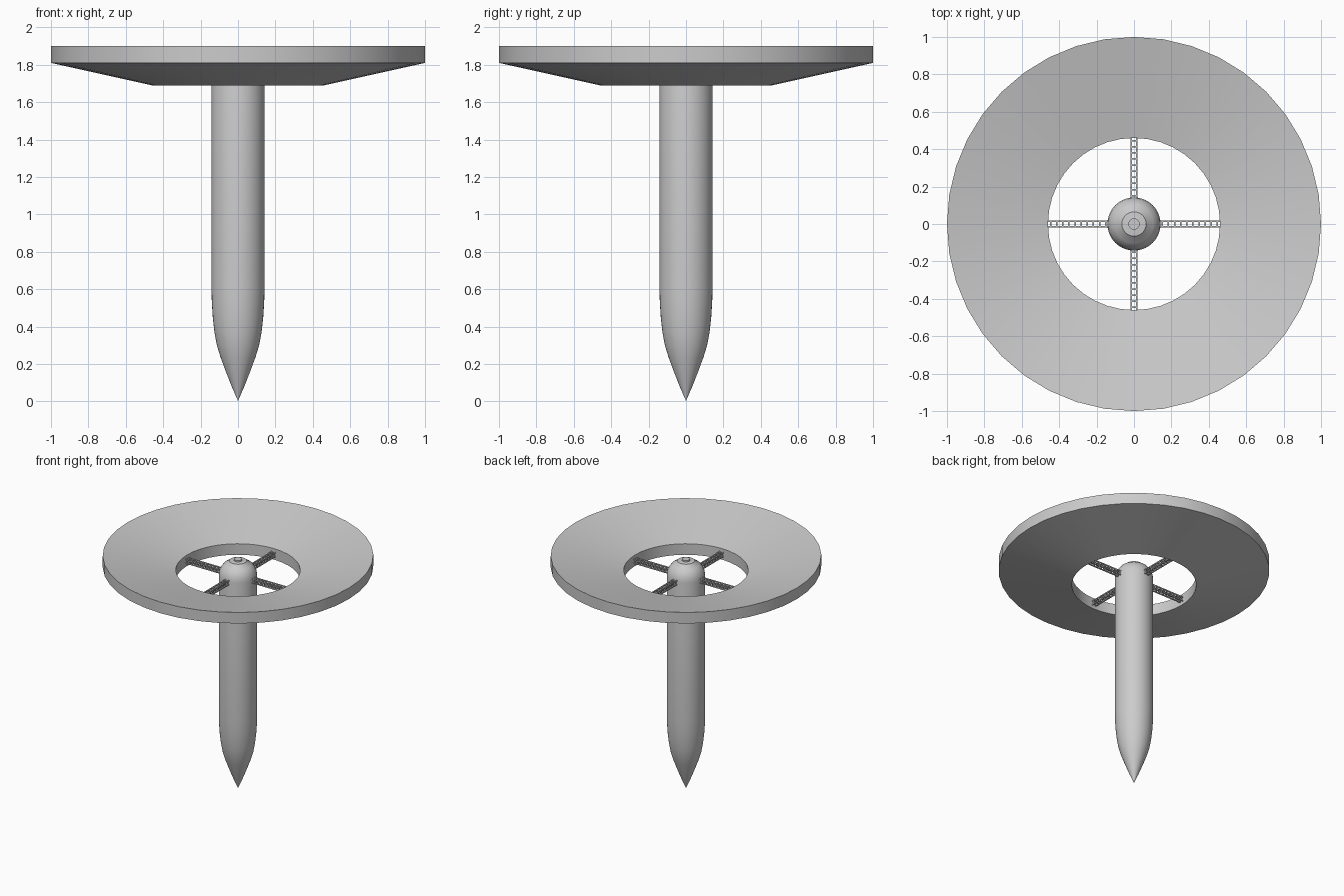
import bpy, bmesh, math
from mathutils import Matrix, Vector

if "Cube" in bpy.data.objects:
    bpy.data.objects.remove(bpy.data.objects["Cube"])


def finish(bm, name, smooth=None):
    me = bpy.data.meshes.new(name)
    bm.to_mesh(me)
    bm.free()
    ob = bpy.data.objects.new(name, me)
    bpy.context.collection.objects.link(ob)
    if smooth:
        bpy.ops.object.select_all(action='DESELECT')
        ob.select_set(True)
        bpy.context.view_layer.objects.active = ob
        bpy.ops.object.shade_smooth_by_angle(angle=math.radians(smooth))
    return ob


def lathe(name, profile, segments, closed, smooth=30):
    bm = bmesh.new()
    vs = [bm.verts.new((r, 0, z)) for r, z in profile]
    pairs = list(zip(vs, vs[1:])) + ([(vs[-1], vs[0])] if closed else [])
    edges = [bm.edges.new(p) for p in pairs]
    bmesh.ops.spin(bm, geom=vs + edges, cent=(0, 0, 0), axis=(0, 0, 1),
                   angle=math.tau, steps=segments, use_duplicate=False)
    bmesh.ops.remove_doubles(bm, verts=bm.verts, dist=1e-4)
    bmesh.ops.recalc_face_normals(bm, faces=bm.faces)
    return finish(bm, name, smooth)


# Wide dished ring
lathe("dish_ring", [(0.46, 1.69), (1.0, 1.81), (1.0, 1.90), (0.46, 1.78)], 40, True)

# Pointed central column with a domed cap and small top button
lathe("central_column", [
    (0, 0), (0.004, 0.012), (0.034, 0.08), (0.067, 0.165), (0.093, 0.235),
    (0.113, 0.30), (0.126, 0.37), (0.135, 0.45), (0.140, 0.53), (0.142, 0.60),
    (0.142, 1.74), (0.137, 1.773), (0.124, 1.803), (0.102, 1.83),
    (0.07, 1.85), (0.065, 1.857), (0.03, 1.86), (0.03, 1.872), (0, 1.872)], 40, False)

# Four lattice spokes: square trusses of thin bars
ROD, HALF, Z = 0.008, 0.015, 1.735
R0, R1, BAYS = 0.135, 0.462, 10


def bar(bm, center, size):
    m = Matrix.Translation(center) @ Matrix.Diagonal(Vector((*size, 1)))
    bmesh.ops.create_cube(bm, size=1, matrix=m)


for k, side in enumerate(("right", "back", "left", "front")):
    bm = bmesh.new()
    for s in (-HALF, HALF):
        for t in (-HALF, HALF):
            bar(bm, ((R0 + R1) / 2, s, Z + t), (R1 - R0, ROD, ROD))
    for i in range(BAYS):
        x = R0 + (i + 0.5) * (R1 - R0) / BAYS
        for s in (-HALF, HALF):
            bar(bm, (x, s, Z), (ROD, ROD * 0.8, 2 * HALF))
            bar(bm, (x, 0, Z + s), (ROD, 2 * HALF, ROD * 0.8))
    bm.transform(Matrix.Rotation(k * math.pi / 2, 4, 'Z'))
    finish(bm, side + "_truss_spoke")
